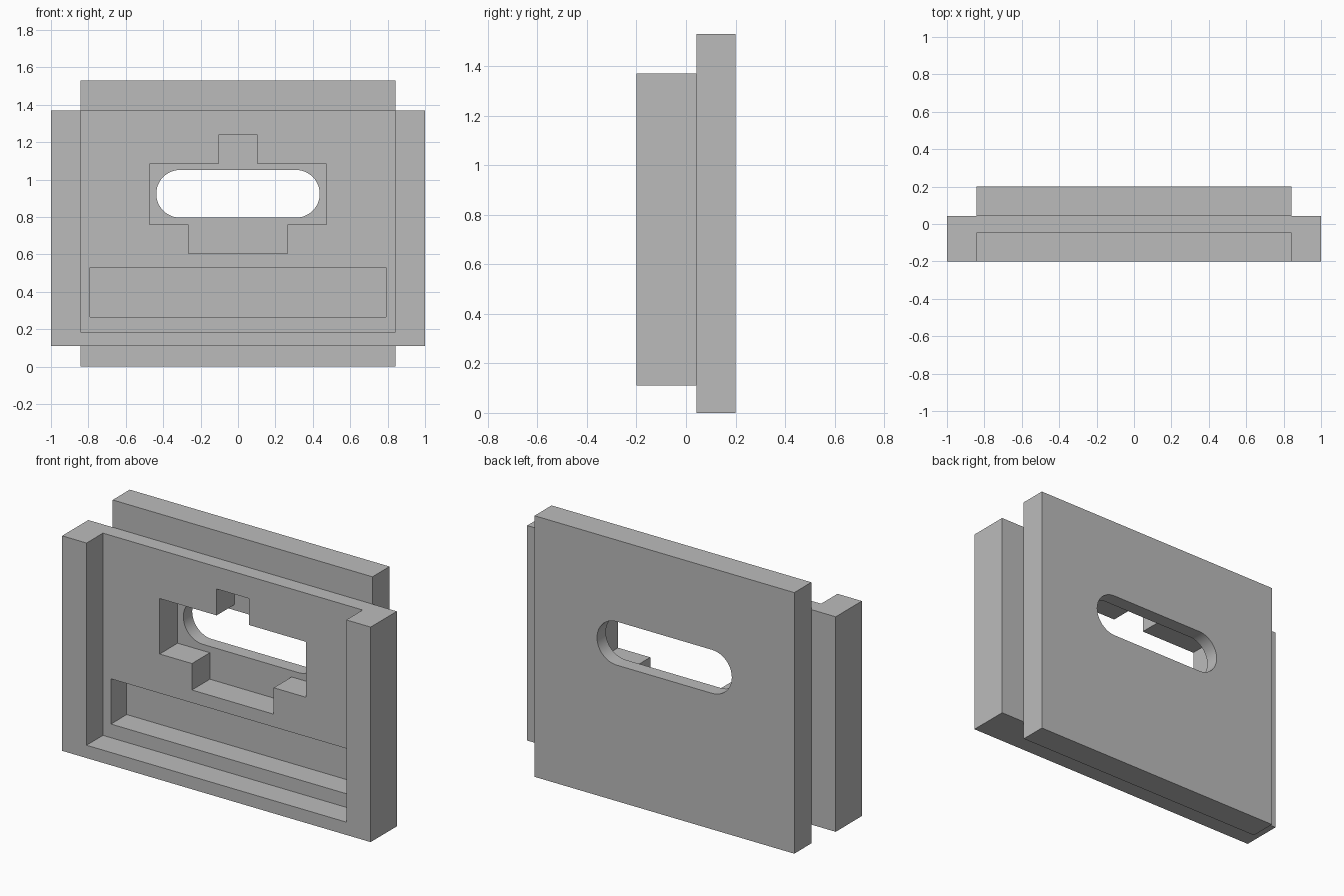
import bpy, bmesh, math

cube = bpy.data.objects.get("Cube")
if cube:
    bpy.data.objects.remove(cube, do_unlink=True)

grey = bpy.data.materials.new("plain_grey")
grey.use_nodes = True
colour = (0.5, 0.5, 0.5, 1)
grey.diffuse_color = colour
grey.node_tree.nodes["Principled BSDF"].inputs["Base Color"].default_value = colour


def prism(name, outline, y0, y1):
    """Extrude an (x, z) outline from y0 to y1."""
    bm = bmesh.new()
    face = bm.faces.new([bm.verts.new((x, y0, z)) for x, z in outline])
    swept = bmesh.ops.extrude_face_region(bm, geom=[face])["geom"]
    moved = [v for v in swept if isinstance(v, bmesh.types.BMVert)]
    bmesh.ops.translate(bm, verts=moved, vec=(0, y1 - y0, 0))
    bmesh.ops.recalc_face_normals(bm, faces=bm.faces)
    mesh = bpy.data.meshes.new(name)
    bm.to_mesh(mesh)
    bm.free()
    mesh.materials.append(grey)
    obj = bpy.data.objects.new(name, mesh)
    bpy.context.collection.objects.link(obj)
    return obj


def block(half, z0, z1):
    return [(-half, z0), (half, z0), (half, z1), (-half, z1)]


def mirrored(right_side):
    """Complete a right-hand outline, listed upward, with its mirror image."""
    return right_side + [(-x, z) for x, z in reversed(right_side)]


def slot_outline(half, z0, z1, steps=24):
    r, mid = (z1 - z0) / 2, (z0 + z1) / 2
    angles = [math.pi * (i / steps - 0.5) for i in range(steps + 1)]
    return mirrored([(half - r + r * math.cos(a), mid + r * math.sin(a)) for a in angles])


def cut(obj, cutters):
    bpy.ops.object.select_all(action="DESELECT")
    bpy.context.view_layer.objects.active = obj
    obj.select_set(True)
    for cutter in cutters:
        mod = obj.modifiers.new(cutter.name, "BOOLEAN")
        mod.operation = "DIFFERENCE"
        mod.solver = "EXACT"
        mod.object = cutter
        bpy.ops.object.modifier_apply(modifier=mod.name)
    bpy.ops.object.shade_smooth_by_angle(angle=math.radians(30))


# Main solids
front_body = prism("front_body", block(1, 0.11, 1.37), -0.2, 0.042)
back_plate = prism("back_plate", block(0.842, 0, 1.53), 0.042, 0.2)

# Cutters: open-topped recess, long groove, stepped opening, rounded slot
recess = prism("recess_cutter", block(0.842, 0.185, 1.6), -0.4, -0.048)
groove = prism("groove_cutter", block(0.79, 0.265, 0.53), -0.1, 0.098)
stepped = mirrored([(0.265, 0.605), (0.265, 0.76), (0.474, 0.76),
                    (0.474, 1.085), (0.105, 1.085), (0.105, 1.24)])
opening = prism("opening_cutter", stepped, -0.1, 0.118)
slot = prism("slot_cutter", slot_outline(0.437, 0.797, 1.052), 0.08, 0.3)

cut(front_body, [recess, groove, opening])
cut(back_plate, [groove, opening, slot])

for cutter in (recess, groove, opening, slot):
    bpy.data.objects.remove(cutter, do_unlink=True)
